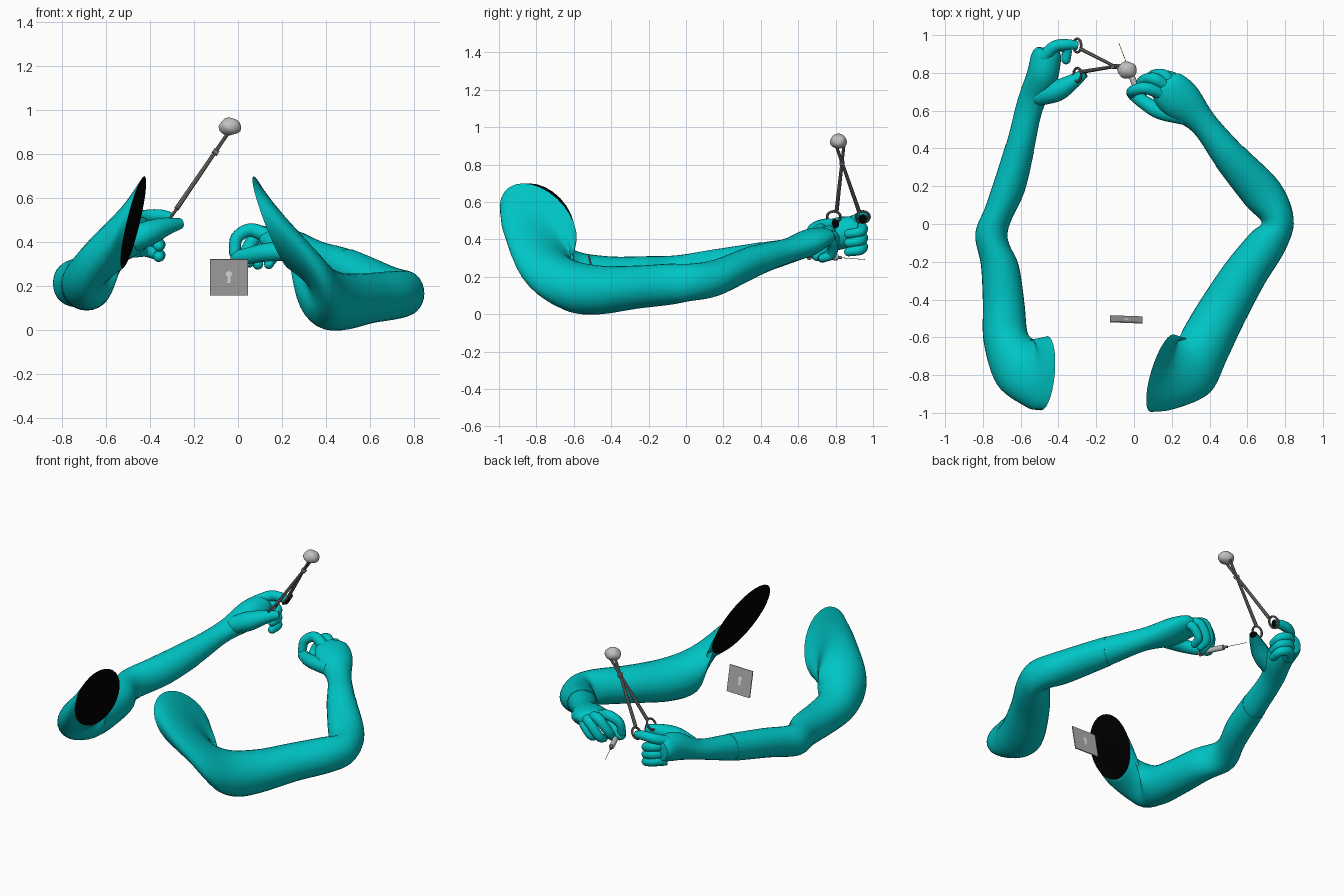
import bpy, bmesh, math
from mathutils import Vector, Matrix

if "Cube" in bpy.data.objects:
    bpy.data.objects.remove(bpy.data.objects["Cube"])


def material(name, *rgb):
    m = bpy.data.materials.new(name)
    m.use_nodes = True
    m.diffuse_color = (*rgb, 1)
    m.node_tree.nodes["Principled BSDF"].inputs["Base Color"].default_value = (*rgb, 1)
    return m


TEAL = material("teal cloth", 0, 0.56, 0.56)
BLACK = material("black opening", 0, 0, 0)
STEEL = material("dark steel", 0.19, 0.175, 0.175)
GREY = material("plate grey", 0.4, 0.4, 0.4)
PALE = material("pale grey", 0.52, 0.52, 0.52)
WHITE = material("white", 1, 1, 1)


def finish(name, bm, *mats, angle=40):
    bmesh.ops.recalc_face_normals(bm, faces=bm.faces[:])
    mesh = bpy.data.meshes.new(name)
    bm.to_mesh(mesh)
    bm.free()
    for m in mats:
        mesh.materials.append(m)
    ob = bpy.data.objects.new(name, mesh)
    bpy.context.collection.objects.link(ob)
    bpy.ops.object.select_all(action='DESELECT')
    ob.select_set(True)
    bpy.context.view_layer.objects.active = ob
    bpy.ops.object.shade_smooth_by_angle(angle=math.radians(angle))
    return ob


def spline(rows, n=5):
    """Smooth curve through rows of numbers."""
    rows = [Vector(r) for r in rows]
    ext = [rows[0] * 2 - rows[1]] + rows + [rows[-1] * 2 - rows[-2]]
    out = []
    for a, b, c, d in zip(ext, ext[1:], ext[2:], ext[3:]):
        for k in range(n):
            t = k / n
            out.append((b * 2 + (c - a) * t + (a * 2 - b * 5 + c * 4 - d) * t ** 2
                        + (b * 3 - a - c * 3 + d) * t ** 3) / 2)
    return out + [rows[-1]]


def skin(name, rings, sides, *mats):
    """Skin elliptical rings given as centre and two half axes; last material caps the start."""
    bm = bmesh.new()
    loops = []
    for c, u, v in rings:
        angles = [math.tau * k / sides for k in range(sides)]
        loops.append([bm.verts.new(c + u * math.cos(a) + v * math.sin(a)) for a in angles])
    for p, q in zip(loops, loops[1:]):
        for k in range(sides):
            j = (k + 1) % sides
            bm.faces.new((p[k], p[j], q[j], q[k]))
    bm.faces.new(loops[0]).material_index = len(mats) - 1
    bm.faces.new(loops[-1])
    return finish(name, bm, *mats)


def tube(name, points, *mats, sides=12, n=5, tip=True):
    """Round tube through (x, y, z, radius) points, optionally with a domed tip."""
    path = spline(points, n)
    rings, u = [], None
    for i, p in enumerate(path):
        t = (path[min(i + 1, len(path) - 1)] - path[max(i - 1, 0)]).to_3d().normalized()
        u = t.orthogonal() if u is None else u - t * u.dot(t)
        u.normalize()
        rings.append((p.to_3d(), u * p[3], t.cross(u) * p[3]))
    if tip:
        c, r = path[-1].to_3d(), path[-1][3]
        for a in (0.4, 0.8, 1.15, 1.4):
            f = math.cos(a)
            rings.append((c + t * r * math.sin(a), u * r * f, t.cross(u) * r * f))
    return skin(name, rings, sides, *mats)


def arm(side, rows, cuff):
    """Sleeve and glove; each row is centre, outward half axis, half height, lean."""
    n = 6
    rings = []
    for x, y, z, ux, uy, h, lean in spline(rows, n):
        rings.append((Vector((x, y, z)), Vector((ux, uy, 0)), Vector((lean, -abs(lean), h))))
    cut = cuff * n
    skin(side + "_sleeve", rings[:cut + 1], 28, TEAL, BLACK)
    glove = [(c, u * 0.97, v * 0.97) for c, u, v in rings[cut - 1:]]
    c, u, v = glove[-1]
    step = (c - glove[-3][0]) * 0.5
    glove += [(c + step * a, u * b, v * b) for a, b in ((0.6, 0.8), (0.9, 0.45))]
    skin(side + "_glove", glove, 28, TEAL)


# Arms, shoulder opening to knuckles
arm("left", [
    (.15, -.79, .49, -.03, -.19, .21, -.08),
    (.24, -.79, .39, .01, -.17, .19, -.08),
    (.325, -.74, .245, .08, -.15, .16, -.035),
    (.385, -.62, .155, .11, -.09, .145, -.015),
    (.47, -.46, .13, .11, -.07, .13, 0),
    (.59, -.26, .145, .1, -.06, .115, 0),
    (.71, -.09, .16, .095, -.04, .11, 0),
    (.76, .02, .17, .085, .01, .1, 0),
    (.68, .16, .195, .09, .06, .098, 0),
    (.505, .36, .28, .075, .05, .088, 0),
    (.37, .53, .335, .06, .045, .07, 0),
    (.25, .65, .38, .085, .075, .075, 0),
    (.18, .725, .41, .08, .065, .055, 0),
    (.155, .755, .41, .06, .045, .035, 0)], 9)
arm("right", [
    (-.475, -.79, .49, -.03, -.19, .21, .05),
    (-.555, -.79, .4, -.03, -.17, .19, .055),
    (-.63, -.73, .29, -.095, -.12, .165, .03),
    (-.68, -.6, .22, -.115, -.03, .125, 0),
    (-.69, -.42, .2, -.11, 0, .11, 0),
    (-.71, -.22, .205, -.1, 0, .105, 0),
    (-.755, -.05, .215, -.085, 0, .1, 0),
    (-.68, .14, .25, -.1, -.03, .095, 0),
    (-.605, .4, .3, -.075, .02, .085, 0),
    (-.55, .63, .36, -.068, .03, .065, 0),
    (-.49, .77, .42, -.08, .03, .09, 0),
    (-.465, .88, .44, -.08, .02, .085, 0),
    (-.455, .925, .44, -.065, .01, .07, 0)], 8)


def finger(name, r, *pts):
    tube(name, [(*p, r * (1.1 - 0.1 * i)) for i, p in enumerate(pts)], TEAL)


# Left hand, fingers curled down around the syringe
finger("left_index", .032, (.15, .69, .42), (.06, .72, .455), (-.005, .705, .42), (-.015, .69, .35))
finger("left_middle", .032, (.17, .73, .42), (.1, .77, .44), (.04, .75, .36), (.05, .7, .31))
finger("left_ring", .031, (.2, .75, .41), (.15, .79, .41), (.09, .78, .33), (.09, .73, .3))
finger("left_little", .028, (.23, .74, .4), (.2, .78, .38), (.15, .78, .32), (.14, .73, .3))
finger("left_thumb", .043, (.27, .57, .36), (.14, .595, .355), (.06, .64, .34), (.0, .685, .33))

# Right hand, fingers stacked and curled towards the forceps
for i, part in enumerate(("middle", "ring", "little")):
    z = .46 - .048 * i
    finger("right_" + part, .031, (-.47, .88, z), (-.42, .94, z), (-.36, .93, z - .02),
           (-.36, .87, z - .03))

# Right index and thumb, with dark open tips at the forceps rings
tube("right_index", [(-.3, .945, .51, .024), (-.35, .95, .52, .029), (-.42, .94, .515, .032),
                     (-.48, .88, .49, .033)], TEAL, BLACK)
tube("right_thumb", [(-.26, .8, .485, .024), (-.33, .75, .47, .042), (-.41, .705, .44, .058),
                     (-.5, .68, .4, .055)], TEAL, BLACK)

# Forceps: crossed shafts, finger rings and hinge
plane = Vector((.83, 0, -.56)).to_track_quat('Z', 'Y').to_euler()
for side, y, low, top in (("upper", .945, .925, .8), ("lower", .79, .805, .845)):
    tube(side + "_forceps_shaft", [(-.28, low, .55, .011), (-.035, top, .91, .008)], STEEL,
         sides=8, n=1)
    bpy.ops.mesh.primitive_torus_add(major_radius=.036, minor_radius=.007, major_segments=24,
                                     minor_segments=8, location=(-.3, y, .52), rotation=plane)
    ring = bpy.context.object
    ring.name = side + "_forceps_ring"
    ring.data.materials.append(STEEL)
    bpy.ops.object.shade_smooth_by_angle()
tube("forceps_hinge", [(-.113, .834, .817, .013), (-.09, .834, .802, .013)], STEEL,
     sides=10, n=1, tip=False)

# Swab ball held in the forceps
bm = bmesh.new()
bmesh.ops.create_icosphere(bm, subdivisions=3, radius=1)
for v in bm.verts:
    v.co *= 1 + .06 * math.sin(4 * v.co.x + 3 * v.co.z) * math.cos(3 * v.co.y)
bm.transform(Matrix.Translation((-.035, .815, .925)) @ Matrix.Diagonal((.051, .045, .04, 1)))
finish("swab_ball", bm, PALE)

# Syringe
start, aim = Vector((.035, .66, .315)), Vector((-.36, .93, -.07)).normalized()
for name, a, b, r, mat in (("syringe_plunger", -.04, .02, .008, PALE),
                           ("syringe_flange", -.005, .003, .026, PALE),
                           ("syringe_barrel", 0, .16, .017, PALE),
                           ("syringe_nozzle", .16, .185, .008, STEEL),
                           ("syringe_needle", .185, .32, .0015, STEEL)):
    tube(name, [(*(start + aim * d), r) for d in (a, b)], mat, n=1, tip=False)

# Thin leaning plate with a keyhole on both sides
tilt = (Matrix.Translation((-.041, -.505, .24)) @ Matrix.Rotation(math.radians(-2), 4, 'Z')
        @ Matrix.Rotation(math.radians(11), 4, 'X'))
bm = bmesh.new()
bmesh.ops.create_cube(bm, size=1, matrix=tilt @ Matrix.Diagonal((.172, .006, .168, 1)))
finish("lock_plate", bm, GREY)
bm = bmesh.new()
arc = [math.radians(-60 + 300 * k / 14) for k in range(15)]
shape = [(.014 * math.cos(a), .016 + .014 * math.sin(a)) for a in arc]
shape += [(-.008, -.024), (.008, -.024)]
for side in (-1, 1):
    loop = [bm.verts.new(tilt @ Vector((x, side * .0038, z))) for x, z in shape]
    bm.faces.new(loop[::-side])
mesh = bpy.data.meshes.new("keyhole")
bm.to_mesh(mesh)
bm.free()
mesh.materials.append(WHITE)
bpy.context.collection.objects.link(bpy.data.objects.new("keyhole", mesh))
